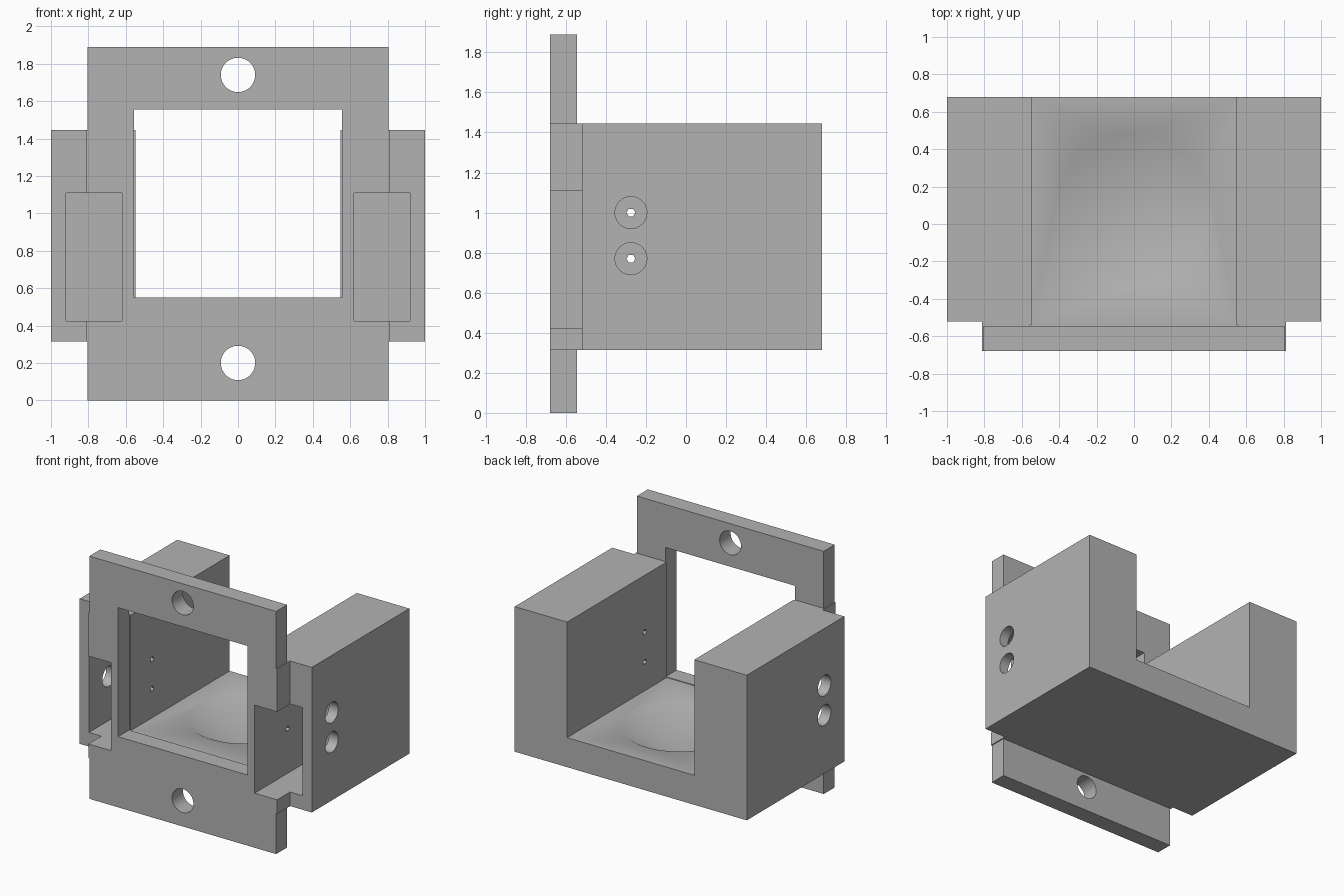
import bpy, bmesh, math
from mathutils import Matrix

old = bpy.data.objects.get("Cube")
if old:
    bpy.data.objects.remove(old, do_unlink=True)

grey = bpy.data.materials.new("plain grey")
grey.use_nodes = True
COLOUR = (0.45, 0.45, 0.45, 1)
grey.diffuse_color = COLOUR
grey.node_tree.nodes["Principled BSDF"].inputs["Base Color"].default_value = COLOUR


def finish(name, bm):
    bmesh.ops.recalc_face_normals(bm, faces=bm.faces)
    mesh = bpy.data.meshes.new(name)
    bm.to_mesh(mesh)
    bm.free()
    mesh.materials.append(grey)
    ob = bpy.data.objects.new(name, mesh)
    bpy.context.collection.objects.link(ob)
    return ob


def box(name, x, y, z):
    """Box from (low, high) pairs on each axis."""
    bm = bmesh.new()
    bmesh.ops.create_cube(bm, size=1)
    for v in bm.verts:
        for i, (lo, hi) in enumerate((x, y, z)):
            v.co[i] = lo if v.co[i] < 0 else hi
    return finish(name, bm)


def cone(name, centre, r1, r2, depth, axis="Z", sides=32):
    bm = bmesh.new()
    turn = {"X": Matrix.Rotation(math.pi / 2, 4, "Y"),
            "Y": Matrix.Rotation(math.pi / 2, 4, "X"),
            "Z": Matrix.Identity(4)}[axis]
    bmesh.ops.create_cone(bm, cap_ends=True, segments=sides, radius1=r1, radius2=r2,
                          depth=depth, matrix=Matrix.Translation(centre) @ turn)
    return finish(name, bm)


def combine(target, tool, operation="DIFFERENCE"):
    tool.hide_render = True
    mod = target.modifiers.new(tool.name, "BOOLEAN")
    mod.operation = operation
    mod.solver = "EXACT"
    mod.object = tool
    bpy.context.view_layer.objects.active = target
    bpy.ops.object.modifier_apply(modifier=mod.name)
    bpy.data.objects.remove(tool, do_unlink=True)


BOTTOM, TOP = 0.315, 1.445
FRONT, BACK = -0.68, 0.68
FLOOR = 0.545

# Front plate joined to the cradle body by a narrower neck
bracket = box("mounting_bracket", (-0.805, 0.805), (FRONT, -0.545), (0, 1.89))
combine(bracket, box("body", (-1, 1), (-0.52, BACK), (BOTTOM, TOP)), "UNION")
combine(bracket, box("neck", (-0.813, 0.813), (FRONT, -0.4), (BOTTOM, TOP)), "UNION")

# Open channel and the window through the plate
combine(bracket, box("channel", (-0.548, 0.548), (-0.545, 0.8), (FLOOR, 1.6)))
combine(bracket, box("window", (-0.557, 0.557), (-0.8, -0.54), (0.55, 1.555)))

# Shallow conical dip in the channel floor
dip, lift, radius = 0.225, 0.05, 0.41
combine(bracket, cone("floor_dip", (0, 0.08, FLOOR + (lift - dip) / 2),
                      0, radius * (dip + lift) / dip, dip + lift, sides=48))

# Plate bolt holes
for z in (0.2, 1.74):
    combine(bracket, cone("bolt_hole", (0, -0.6, z), 0.092, 0.092, 0.5, "Y"))

# Side pockets, with access holes outside and small screw holes inside
for side in (-1, 1):
    combine(bracket, box("pocket", sorted((side * 0.62, side * 0.92)),
                         (-0.8, 0.08), (0.425, 1.11)))
    for z in (0.77, 1.0):
        combine(bracket, cone("access_hole", (side * 0.98, -0.275, z),
                              0.08, 0.08, 0.2, "X", 24))
        combine(bracket, cone("screw_hole", (side * 0.58, -0.275, z),
                              0.022, 0.022, 0.2, "X", 6))

bpy.ops.object.select_all(action="DESELECT")
bracket.select_set(True)
bpy.context.view_layer.objects.active = bracket
bpy.ops.object.shade_smooth_by_angle(angle=math.radians(30))
